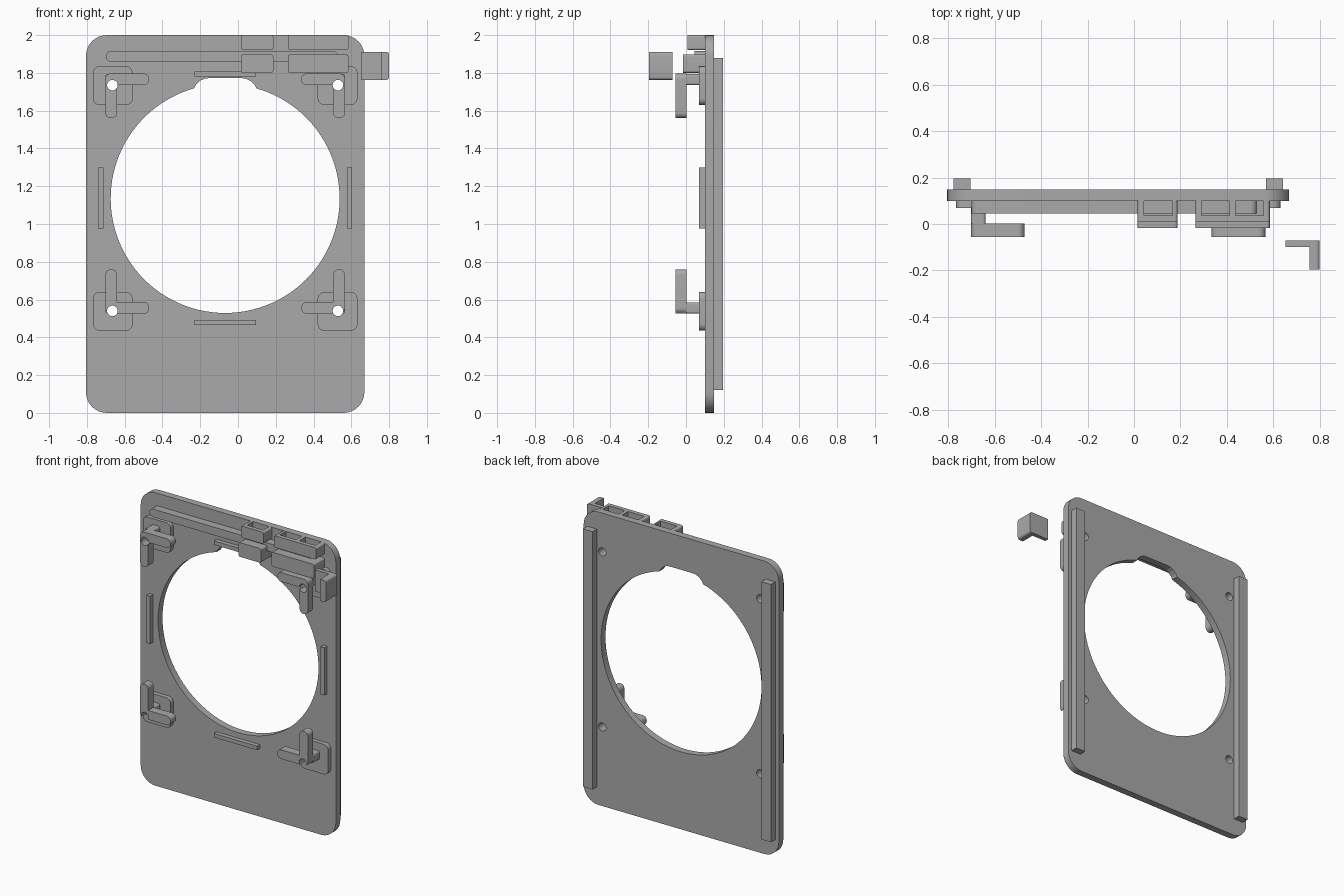
import bpy, bmesh, math

if "Cube" in bpy.data.objects:
    bpy.data.objects.remove(bpy.data.objects["Cube"])

CX = -0.068  # mirror line of the panel
grey = bpy.data.materials.new("plain grey")
grey.diffuse_color = (0.4, 0.4, 0.4, 1)
grey.use_nodes = True
grey.node_tree.nodes["Principled BSDF"].inputs["Base Color"].default_value = grey.diffuse_color


def finish(name, bm, hidden=False):
    bmesh.ops.recalc_face_normals(bm, faces=bm.faces)
    me = bpy.data.meshes.new(name)
    bm.to_mesh(me)
    bm.free()
    ob = bpy.data.objects.new(name, me)
    bpy.context.collection.objects.link(ob)
    me.materials.append(grey)
    ob.hide_render = hidden
    if hidden:
        ob.hide_set(True)
    return ob


def prism(name, pts, y0, y1, hidden=False):
    """Extrude an (x, z) outline from y0 to y1."""
    bm = bmesh.new()
    f = bm.faces.new([bm.verts.new((x, y0, z)) for x, z in pts])
    r = bmesh.ops.extrude_face_region(bm, geom=[f])
    vs = [v for v in r["geom"] if isinstance(v, bmesh.types.BMVert)]
    bmesh.ops.translate(bm, verts=vs, vec=(0, y1 - y0, 0))
    return finish(name, bm, hidden)


def arc(cx, cz, r, a0, a1, n):
    return [(cx + r * math.cos(math.radians(a0 + (a1 - a0) * i / n)),
             cz + r * math.sin(math.radians(a0 + (a1 - a0) * i / n))) for i in range(n + 1)]


def rounded(x0, x1, z0, z1, r, n=8):
    if r == 0:
        return [(x0, z0), (x1, z0), (x1, z1), (x0, z1)]
    pts = []
    for cx, cz, a in ((x1 - r, z1 - r, 0), (x0 + r, z1 - r, 90),
                      (x0 + r, z0 + r, 180), (x1 - r, z0 + r, 270)):
        pts += arc(cx, cz, r, a, a + 90, n)
    return pts


def block(name, x0, x1, y0, y1, z0, z1, r=0.0, hidden=False):
    return prism(name, rounded(x0, x1, z0, z1, r), y0, y1, hidden)


def boolean(ob, other, op='DIFFERENCE'):
    m = ob.modifiers.new(op.lower(), 'BOOLEAN')
    m.operation, m.object, m.solver = op, other, 'EXACT'


# Large opening with a shallow notch at its top
a = math.degrees(math.acos(0.165 / 0.606))
outline = arc(CX, 1.135, 0.606, 180 - a, 360 + a, 96)
outline += [(CX + dx, z) for dx, z in ((0.155, 1.738), (0.135, 1.757), (0.112, 1.768), (0.09, 1.772),
                                       (-0.09, 1.772), (-0.112, 1.768), (-0.135, 1.757), (-0.155, 1.738))]
opening = prism("opening_cutter", outline, -0.3, 0.4, True)

# Screw hole cutters
holes = []
for s in (-1, 1):
    for z in (0.54, 1.735):
        holes.append(prism("hole_cutter", arc(CX + s * 0.597, z, 0.028, 0, 345, 23), -0.3, 0.4, True))

# Main panel
panel = block("panel", -0.805, 0.669, 0.10, 0.148, 0, 2, 0.11)
for c in [opening] + holes:
    boolean(panel, c)


def mirrored(s, d0, d1):
    return sorted((CX + s * d0, CX + s * d1))


for i, s in enumerate((-1, 1)):
    # Back rails and side ridges
    block("back_rail", *mirrored(s, 0.637, 0.71), 0.148, 0.195, 0.12, 1.88)
    block("side_ridge", *mirrored(s, 0.644, 0.672), 0.07, 0.10, 0.975, 1.30)
    for j, (hz, v0, v1, p0) in enumerate(((0.525, 0.525, 0.76, 0.435), (1.735, 1.56, 1.797, 1.63))):
        hole = holes[i * 2 + j]
        # Corner pad, stand-off post and the two arms of the bracket
        pad = block("corner_pad", *mirrored(s, 0.49, 0.70), 0.07, 0.10, p0, p0 + 0.205, 0.035)
        post = block("bracket_post", *mirrored(s, 0.572, 0.634), 0, 0.07, hz, hz + 0.06, 0.012)
        upright = block("bracket_upright", *mirrored(s, 0.572, 0.634), -0.055, 0.003, v0, v1, 0.029)
        arm = block("bracket_arm", *mirrored(s, 0.403, 0.634), -0.055, 0.003, hz, hz + 0.062, 0.029)
        boolean(upright, arm, 'UNION')
        arm.hide_render = True
        arm.hide_set(True)
        for ob in (pad, post, upright):
            boolean(ob, hole)

# Ridges above and below the opening
for z in (0.465, 1.78):
    block("cross_ridge", CX - 0.163, CX + 0.163, 0.07, 0.10, z, z + 0.027)

# Long bar with round ends
block("long_bar", -0.70, 0.53, 0.045, 0.10, 1.86, 1.915, 0.027)

# Upper holders with open cells, and lower holders
for x0, x1, cells in ((0.016, 0.187, ((0.043, 0.165),)),
                      (0.265, 0.585, ((0.291, 0.412), (0.438, 0.558)))):
    upper = block("upper_holder", x0, x1, 0.008, 0.10, 1.92, 2.0, 0.012)
    for c0, c1 in cells:
        boolean(upper, block("cell_cutter", c0, c1, 0.037, 0.101, 1.85, 2.1, hidden=True))
    block("lower_holder", x0, x1, -0.017, 0.10, 1.80, 1.897, 0.012)

# Loose angle piece
bm = bmesh.new()
ell = [(0.652, -0.072), (0.80, -0.072), (0.80, -0.195), (0.757, -0.195), (0.757, -0.10), (0.652, -0.10)]
f = bm.faces.new([bm.verts.new((x, y, 1.763)) for x, y in ell])
r = bmesh.ops.extrude_face_region(bm, geom=[f])
bmesh.ops.translate(bm, verts=[v for v in r["geom"] if isinstance(v, bmesh.types.BMVert)], vec=(0, 0, 0.148))
# round its outer corners
edges = [e for e in bm.edges if all(v.co.x > 0.79 for v in e.verts)
         and abs(e.verts[0].co.y - e.verts[1].co.y) > 0.05]
bmesh.ops.bevel(bm, geom=edges, offset=0.015, segments=4, affect='EDGES', profile=0.5)
finish("angle_piece", bm)

# Smooth the rounded edges, keep the sharp ones
bpy.ops.object.select_all(action='DESELECT')
for ob in bpy.context.scene.objects:
    if not ob.hide_render:
        ob.select_set(True)
        bpy.context.view_layer.objects.active = ob
bpy.ops.object.shade_smooth_by_angle(angle=math.radians(30))
